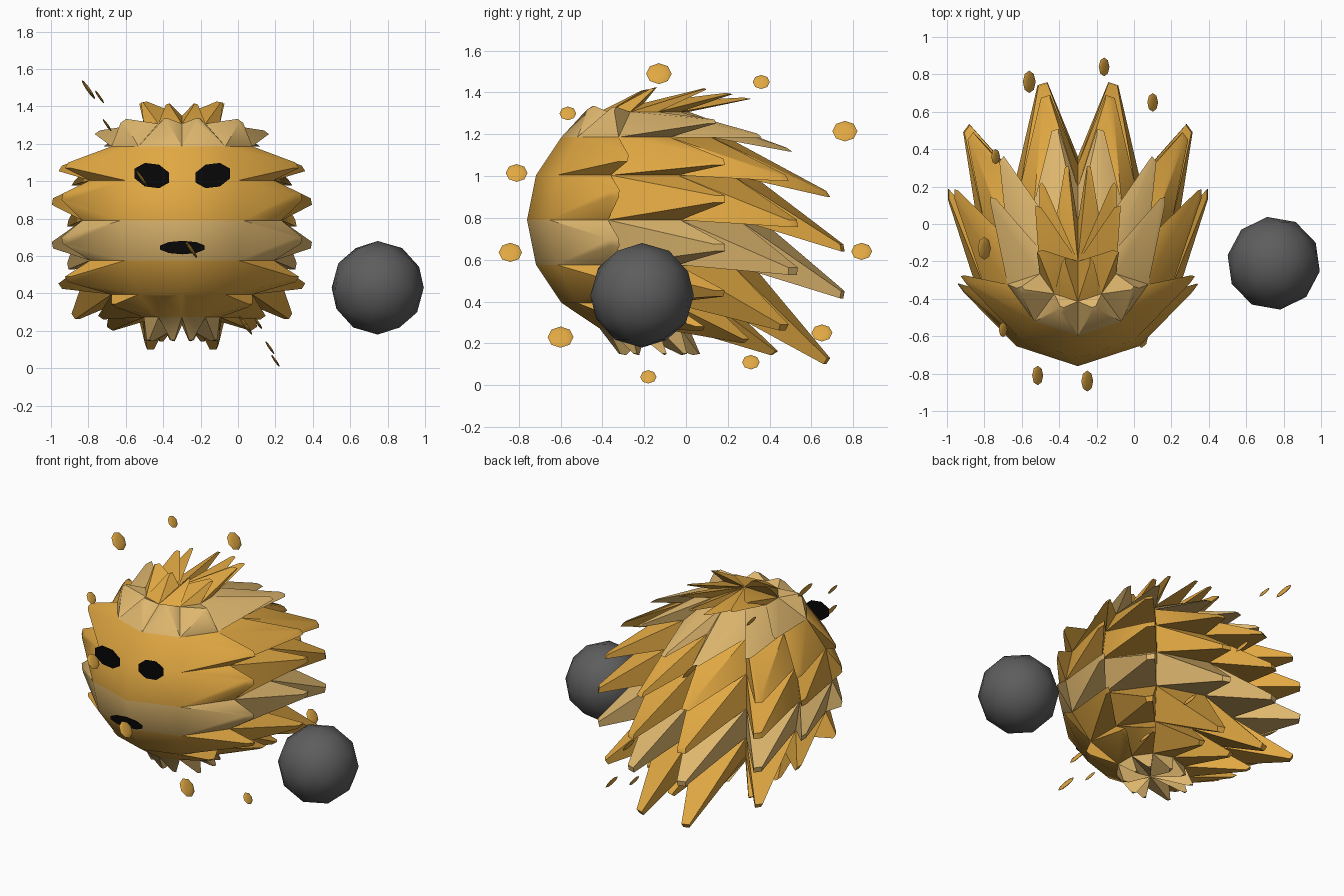
import bpy, bmesh, math
from mathutils import Vector, Matrix

if "Cube" in bpy.data.objects:
    bpy.data.objects.remove(bpy.data.objects["Cube"])

def mat(name, c):
    m = bpy.data.materials.new(name)
    m.diffuse_color = (*c, 1)
    m.use_nodes = True
    m.node_tree.nodes["Principled BSDF"].inputs["Base Color"].default_value = m.diffuse_color
    return m

GOLD = mat("gold", (0.75, 0.39, 0.055))
LIGHT = mat("pale gold", (0.73, 0.47, 0.155))
GREY = mat("dark grey", (0.11, 0.11, 0.11))
BLACK = mat("black", (0.002, 0.002, 0.002))

def finish(name, bm, mats, angle=35, recalc=True):
    if recalc:
        bmesh.ops.recalc_face_normals(bm, faces=bm.faces)
    me = bpy.data.meshes.new(name)
    bm.to_mesh(me)
    bm.free()
    ob = bpy.data.objects.new(name, me)
    bpy.context.collection.objects.link(ob)
    for m in mats:
        me.materials.append(m)
    bpy.ops.object.select_all(action='DESELECT')
    ob.select_set(True)
    bpy.context.view_layer.objects.active = ob
    bpy.ops.object.shade_smooth_by_angle(angle=math.radians(angle))
    return ob

# Body: a 10 x 8 ball whose side and back faces are drawn out into swept-back spikes
C, R, SEG, ROWS = Vector((-0.3, -0.2, 0.79)), 0.56, 10, 8

def ball_point(row, j):
    lat, a = math.pi / 2 - math.pi * row / ROWS, 2 * math.pi * j / SEG
    return C + R * Vector((math.cos(lat) * math.sin(a), -math.cos(lat) * math.cos(a), math.sin(lat)))

# sideways and backward sweep, and share of droop, for spikes from front to back
SWEEP = [(0.01, 0.08, 0), (0.21, 0.16, 0), (0.18, 0.36, 0.1), (0.18, 0.41, 0.55), (0.03, 0.46, 1)]
# per row from the top: rise, droop, length, sideways factor
ROW = [(0.10, 0.05, 0.8, 0.45), (0.03, 0.15, 0.9, 0.9), (-0.01, 0.17, 1, 1.2), (0.02, 0.26, 1, 1),
       (0, 0.25, 1, 1), (-0.01, 0.36, 1, 1.2), (-0.05, 0.13, 0.75, 0.8), (-0.11, 0.0, 0.27, 0.3)]
# short front spikes of the upper and lower rows: (row, spike) -> offset
FRONT = {(0, 0): (0.03, 0.13, 0.09), (1, 0): (0.0, 0.02, 0.08), (1, 1): (0.07, 0.02, 0.075),
         (6, 0): (0.01, -0.05, 0.04), (6, 1): (0.12, 0.0, 0.0)}

bm = bmesh.new()
for r in range(ROWS):
    rise, droop, length, side = ROW[r]
    for j in range(SEG):
        pts = [ball_point(r, j), ball_point(r, j + 1), ball_point(r + 1, j + 1), ball_point(r + 1, j)]
        if r == 0:
            pts.pop(1)
        elif r == ROWS - 1:
            pts.pop(2)
        vs = [bm.verts.new(p) for p in pts]
        k, sgn = (j, 1) if j < 5 else (9 - j, -1)
        if k == 0 and 2 <= r <= 5:            # plain face area
            faces = [bm.faces.new(vs)]
        else:
            sx, sy, dz = SWEEP[k]
            off = FRONT.get((r, k), (sx * side, sy * length, rise - droop * dz))
            mid = sum(pts, Vector()) / len(pts)
            tip = mid + Vector((sgn * off[0], off[1], off[2]))
            tv = [bm.verts.new(tip + (p - mid) * 0.16) for p in pts]
            n = len(vs)
            faces = [bm.faces.new((vs[i], vs[(i + 1) % n], tv[(i + 1) % n], tv[i])) for i in range(n)]
            faces.append(bm.faces.new(tv))
        for f in faces:
            f.material_index = 1 if r % 3 == 1 else 0
bmesh.ops.remove_doubles(bm, verts=bm.verts, dist=0.0005)
finish("spiky_body", bm, [GOLD, LIGHT], 45)

# Eyes and mouth: flat upright plates just in front of the body
def plate(name, cx, y, cz, w, h, sides, turn=0):
    b = bmesh.new()
    vs = []
    for i in range(sides):
        a = 2 * math.pi * (i + 0.5) / sides
        x, z = w * math.cos(a), h * math.sin(a)
        vs.append(b.verts.new((cx + x, y, cz + z + turn * x)))
    b.faces.new(vs)                           # counter-clockwise from the front
    return finish(name, b, [BLACK], recalc=False)

plate("left_eye", -0.46, -0.735, 1.03, 0.1, 0.068, 8, -0.12)
plate("right_eye", -0.135, -0.735, 1.03, 0.1, 0.068, 8, 0.12)
plate("mouth", -0.297, -0.766, 0.645, 0.125, 0.036, 10)

# Grey ball beside the body
b = bmesh.new()
bmesh.ops.create_icosphere(b, subdivisions=2, radius=0.25,
                           matrix=Matrix.Translation((0.747, -0.21, 0.43)) @ Matrix.Rotation(math.radians(80), 4, 'Z'))
finish("grey_ball", b, [GREY], 60)

# Ring of small flat discs in a tilted orbit: x, y, z, radius
DISCS = [(-0.80, -0.13, 1.49, 0.061), (-0.74, 0.36, 1.45, 0.041), (-0.56, 0.76, 1.215, 0.06),
         (-0.16, 0.84, 0.64, 0.05), (0.10, 0.65, 0.25, 0.05), (0.17, 0.31, 0.11, 0.042),
         (0.20, -0.18, 0.04, 0.039), (0.04, -0.60, 0.23, 0.062), (-0.25, -0.84, 0.635, 0.056),
         (-0.515, -0.81, 1.015, 0.052), (-0.70, -0.565, 1.30, 0.04)]
tilt = Matrix.Rotation(math.radians(55), 4, 'Y')
for i, (x, y, z, r) in enumerate(DISCS):
    b = bmesh.new()
    m = Matrix.Translation((x, y, z)) @ tilt @ Matrix.Diagonal((r, r, r * 0.16, 1))
    bmesh.ops.create_uvsphere(b, u_segments=8, v_segments=6, radius=1, matrix=m)
    finish("orbit_disc_%d" % (i + 1), b, [GOLD], 60)
